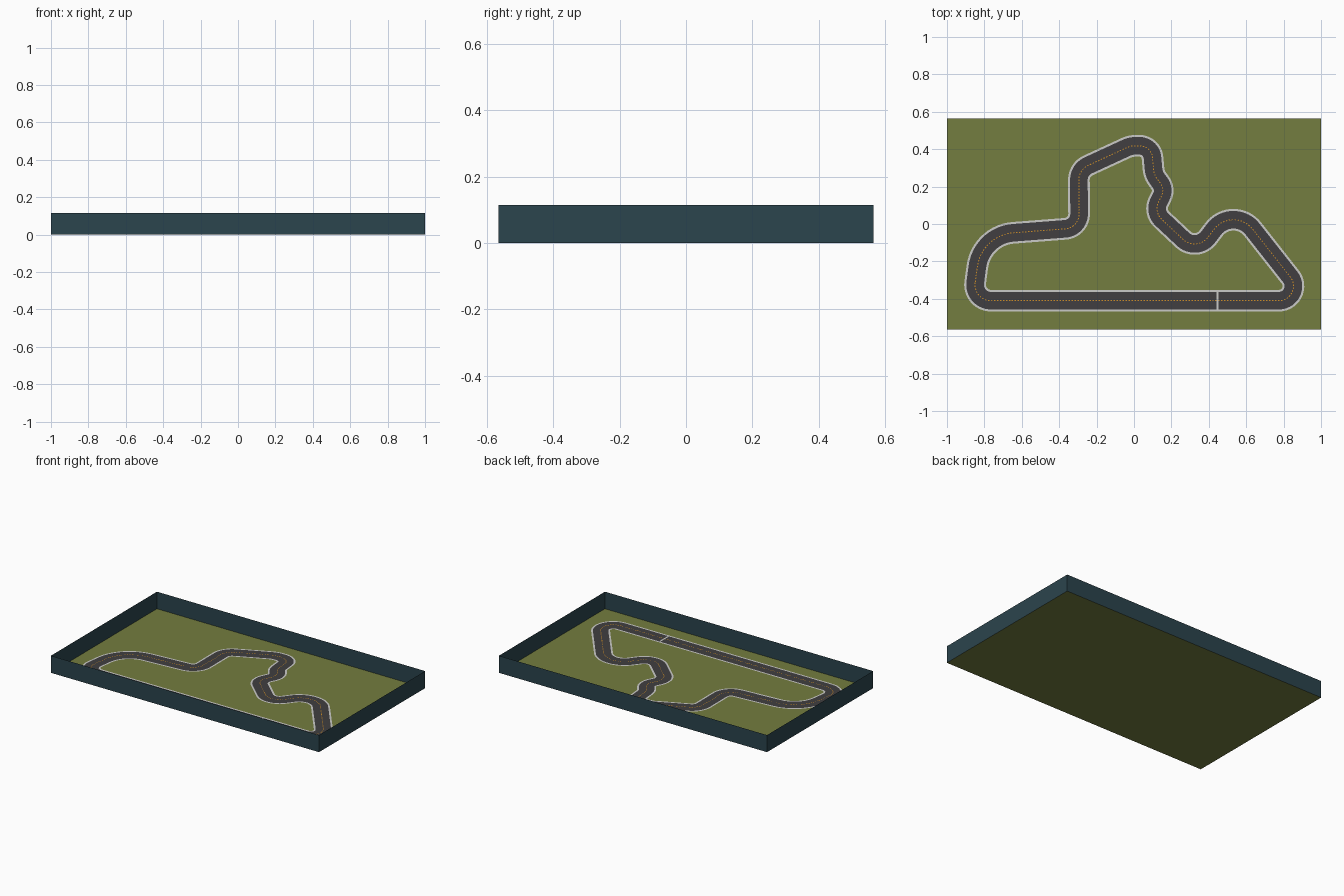
import bpy, math
from mathutils import Vector

if "Cube" in bpy.data.objects:
    bpy.data.objects.remove(bpy.data.objects["Cube"])

W, D, H = 1.0, 0.565, 0.115      # half width, half depth, wall height
HALF, LINE = 0.058, 0.011        # half road width with edge lines, edge line width


def material(name, rgb):
    m = bpy.data.materials.new(name)
    m.diffuse_color = (*rgb, 1)
    m.use_nodes = True
    m.node_tree.nodes["Principled BSDF"].inputs["Base Color"].default_value = m.diffuse_color
    return m


GRASS = material("grass green", (0.175, 0.205, 0.05))
WALL = material("dark teal", (0.024, 0.058, 0.074))
ASPHALT = material("asphalt grey", (0.052, 0.049, 0.052))
WHITE = material("line white", (0.6, 0.6, 0.58))
ORANGE = material("dash orange", (0.65, 0.28, 0.02))


def mesh_object(name, verts, faces, mat):
    me = bpy.data.meshes.new(name)
    me.from_pydata(verts, [], faces)
    me.materials.append(mat)
    ob = bpy.data.objects.new(name, me)
    bpy.context.collection.objects.link(ob)
    return ob


# Track layout: corner x, y and bend radius, counter-clockwise
CORNERS = [
    (-0.862, -0.41, 0.085), (0.935, -0.41, 0.078), (0.53, 0.105, 0.13),
    (0.335, -0.15, 0.09), (0.105, 0.065, 0.08), (0.165, 0.185, 0.07),
    (0.107, 0.265, 0.10), (0.093, 0.42, 0.07), (-0.02, 0.417, 0.10),
    (-0.295, 0.29, 0.085), (-0.293, -0.02, 0.08), (-0.815, -0.06, 0.21),
]


def rounded_path(corners, step=math.radians(6)):
    """Centre line points and their left normals, with filleted corners."""
    pts = []
    n = len(corners)
    for i, (x, y, r) in enumerate(corners):
        p = Vector((x, y))
        a = (p - Vector(corners[i - 1][:2])).normalized()
        b = (Vector(corners[(i + 1) % n][:2]) - p).normalized()
        turn = math.atan2(a.x * b.y - a.y * b.x, a.dot(b))
        side = math.copysign(1, turn)
        start = p - a * r * math.tan(abs(turn) / 2)
        centre = start + Vector((-a.y, a.x)) * side * r
        count = max(3, math.ceil(abs(turn) / step))
        heading = math.atan2(a.y, a.x)
        for k in range(count + 1):
            h = heading + turn * k / count
            normal = Vector((-math.sin(h), math.cos(h)))
            pts.append((centre - normal * side * r, normal))
    return pts


PATH = rounded_path(CORNERS)


def ribbon(name, left, right, z, mat):
    """Closed flat strip between two offsets from the centre line."""
    verts, n = [], len(PATH)
    for p, nor in PATH:
        verts += [(*(p + nor * left), z), (*(p + nor * right), z)]
    faces = []
    for i in range(n):
        j = (i + 1) % n
        faces.append((2 * i, 2 * i + 1, 2 * j + 1, 2 * j))
    return mesh_object(name, verts, faces, mat)


# Grass floor and thin surrounding walls
rim = [(-W, -D), (W, -D), (W, D), (-W, D)]
mesh_object("grass_floor", [(x, y, 0) for x, y in rim], [(0, 1, 2, 3)], GRASS)
mesh_object("boundary_walls", [(x, y, z) for z in (0, H) for x, y in rim],
            [(i, (i + 1) % 4, (i + 1) % 4 + 4, i + 4) for i in range(4)], WALL)

# Road surface and its edge lines
ribbon("road", HALF - LINE, LINE - HALF, 0.003, ASPHALT)
ribbon("inner_edge_line", HALF, HALF - LINE, 0.003, WHITE)
ribbon("outer_edge_line", LINE - HALF, -HALF, 0.003, WHITE)

# Dashed centre line, walked by distance along the path
PERIOD, DASH, DW = 0.016, 0.008, 0.0025
verts, faces = [], []
offset = 0.0
for i, (p, _) in enumerate(PATH):
    q = PATH[(i + 1) % len(PATH)][0]
    length = (q - p).length
    if length < 1e-6:
        continue
    d = (q - p) / length
    nor = Vector((-d.y, d.x)) * DW
    t = offset
    while t < length:
        s, e = p + d * t, p + d * (t + DASH)
        k = len(verts)
        verts += [(*v, 0.005) for v in (s + nor, s - nor, e - nor, e + nor)]
        faces.append((k, k + 1, k + 2, k + 3))
        t += PERIOD
    offset = t - length
mesh_object("centre_dashes", verts, faces, ORANGE)

# Start line across the front straight
sx, sy, hw = 0.447, -0.41, HALF - LINE
mesh_object("start_line", [(sx + a * 0.005, sy + b * hw, 0.006)
                           for a, b in ((-1, -1), (1, -1), (1, 1), (-1, 1))],
            [(0, 1, 2, 3)], WHITE)
